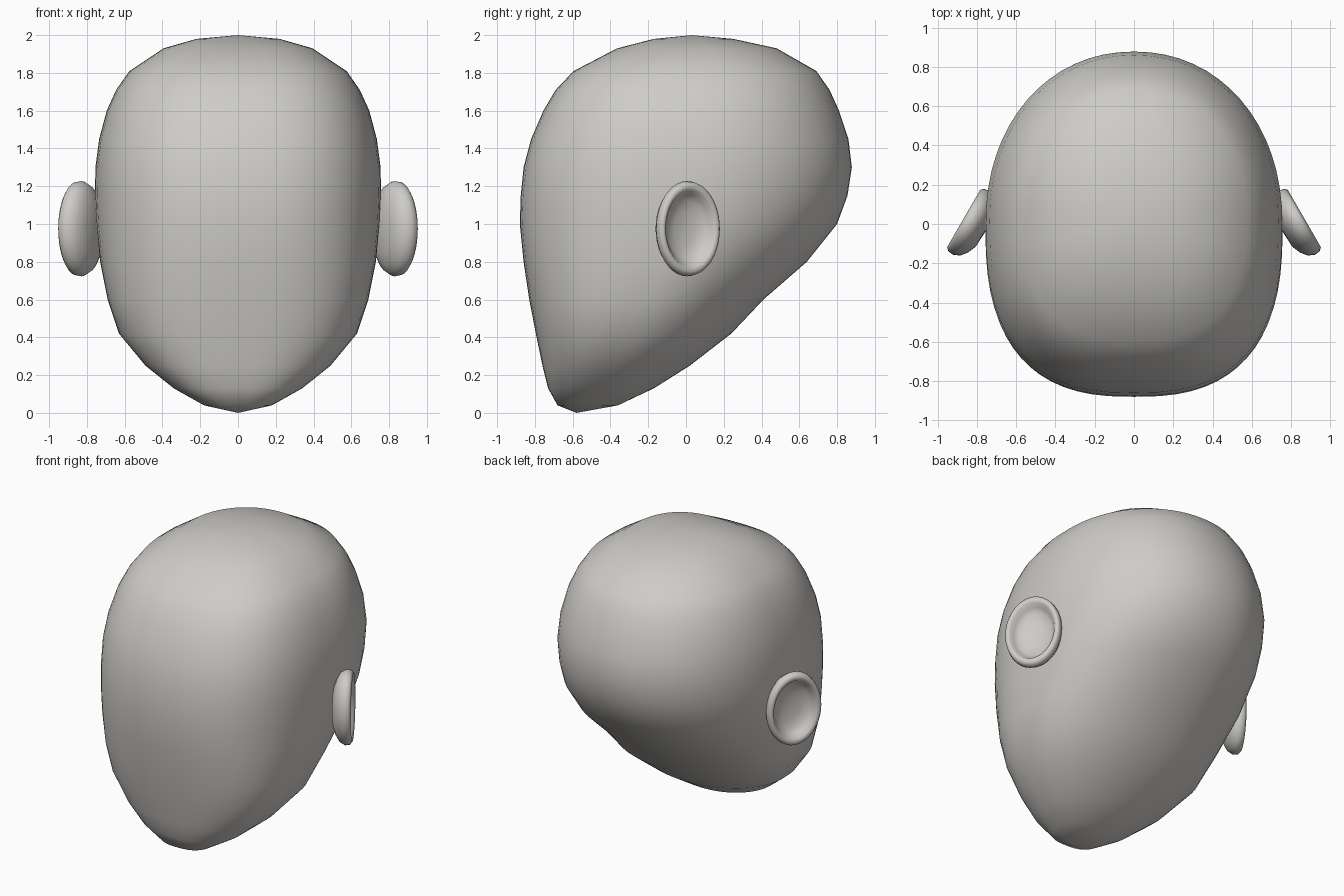
import bpy, bmesh, math
from mathutils import Matrix, Vector

cube = bpy.data.objects.get("Cube")
if cube:
    bpy.data.objects.remove(cube, do_unlink=True)

# Single clay colour
clay = bpy.data.materials.new("warm_grey_clay")
clay.use_nodes = True
tone = (0.62, 0.605, 0.575, 1)
clay.diffuse_color = tone
clay.node_tree.nodes["Principled BSDF"].inputs["Base Color"].default_value = tone


def loft(name, rings, bottom, top, matrix=Matrix()):
    """Skin a stack of closed rings and close both ends with a pole."""
    bm = bmesh.new()
    loops = [[bm.verts.new(p) for p in ring] for ring in rings]
    n = len(loops[0])
    low, high = bm.verts.new(bottom), bm.verts.new(top)
    for i in range(n):
        j = (i + 1) % n
        for a, b in zip(loops, loops[1:]):
            bm.faces.new((a[i], a[j], b[j], b[i]))
        bm.faces.new((low, loops[0][j], loops[0][i]))
        bm.faces.new((high, loops[-1][i], loops[-1][j]))
    bm.transform(matrix)
    bmesh.ops.recalc_face_normals(bm, faces=bm.faces)
    mesh = bpy.data.meshes.new(name)
    bm.to_mesh(mesh)
    bm.free()
    mesh.materials.append(clay)
    mesh.shade_smooth()
    obj = bpy.data.objects.new(name, mesh)
    bpy.context.collection.objects.link(obj)
    return obj


def head_ring(z, half, front, back, n=64):
    """Egg section: flatter across the face, rounder at the back."""
    mid, depth = (front + back) / 2, (back - front) / 2
    ring = []
    for i in range(n):
        t = math.tau * i / n
        c, s = math.cos(t), math.sin(t)
        e = 2 / (2.1 if s > 0 else 2.6)
        ring.append((half * math.copysign(abs(c) ** e, c),
                     mid + depth * math.copysign(abs(s) ** e, s), z))
    return ring


# Head: height, half width, front and back of each section
sections = [
    (0.04, 0.18, -0.68, -0.36), (0.13, 0.34, -0.73, -0.17),
    (0.25, 0.49, -0.76, 0.02), (0.42, 0.63, -0.795, 0.24),
    (0.60, 0.69, -0.83, 0.41), (0.80, 0.73, -0.86, 0.64),
    (1.00, 0.75, -0.88, 0.80), (1.15, 0.757, -0.875, 0.855),
    (1.30, 0.755, -0.86, 0.878), (1.45, 0.735, -0.82, 0.86),
    (1.60, 0.695, -0.755, 0.81), (1.71, 0.645, -0.69, 0.76),
    (1.81, 0.575, -0.595, 0.69), (1.93, 0.395, -0.365, 0.48),
    (1.98, 0.22, -0.17, 0.25),
]
loft("head", [head_ring(*s) for s in sections], (0, -0.58, 0), (0, 0.03, 2))

# Ears: dished discs, flaring outward toward the face
profile = [(0.5, -0.085), (0.75, -0.065), (0.92, -0.04), (1, -0.005), (0.98, 0.025),
           (0.9, 0.04), (0.8, 0.03), (0.72, 0.0), (0.6, -0.022), (0.35, -0.035)]
for name, side in (("left_ear", 1), ("right_ear", -1)):
    rings = [[(0.187 * r * math.cos(math.tau * i / 40),
               0.252 * r * math.sin(math.tau * i / 40), h) for i in range(40)]
             for r, h in profile]
    across = Vector((0.5 * side, -0.866, 0))
    outward = Vector((0.866 * side, 0.5, 0))
    frame = Matrix((across, Vector((0, 0, 1)), outward)).transposed().to_4x4()
    frame.translation = (0.833 * side, 0.008, 0.975)
    loft(name, rings, (0, 0, -0.09), (0, 0, -0.04), frame)
